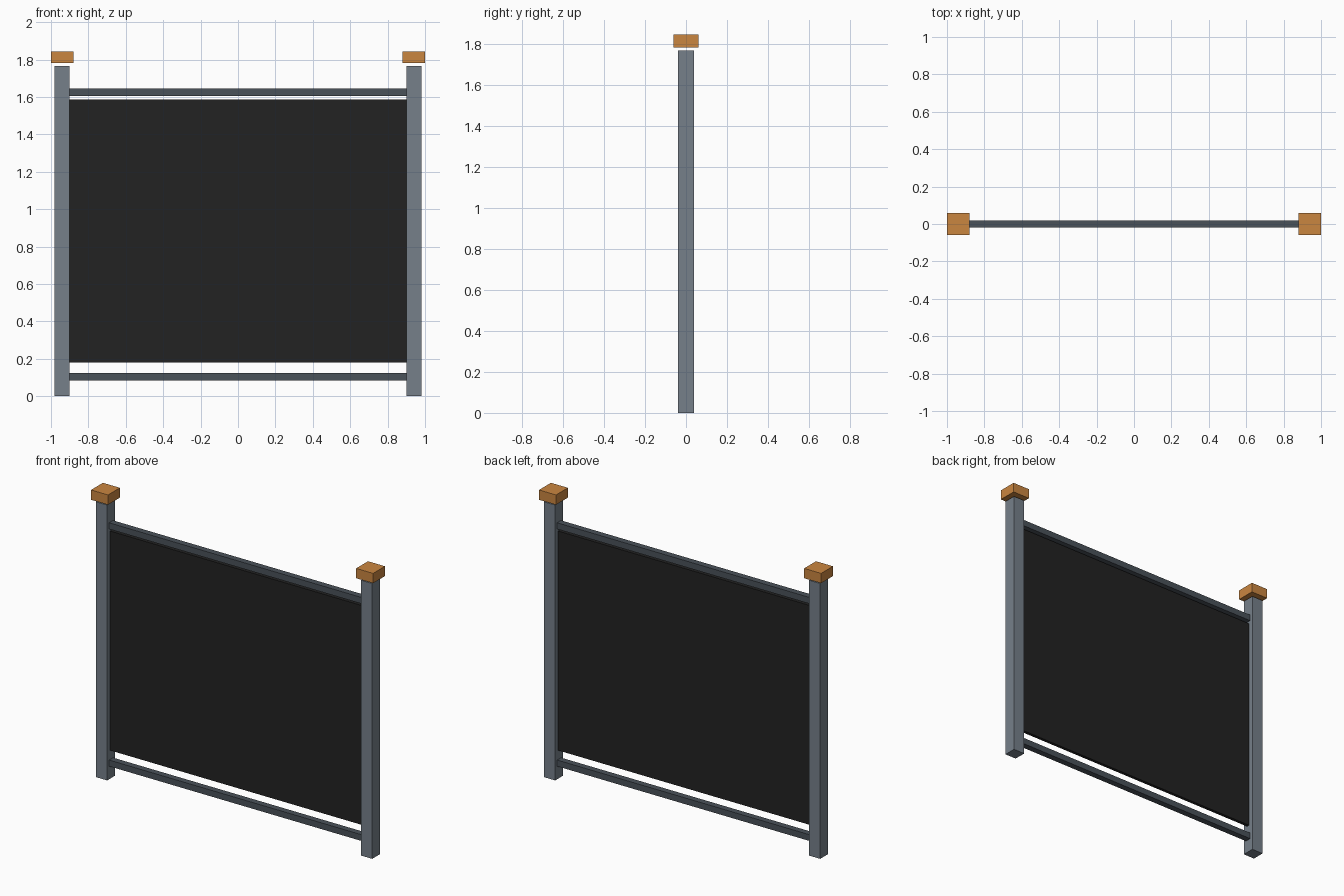
import bpy

# Remove the default cube
cube = bpy.data.objects.get("Cube")
if cube:
    bpy.data.objects.remove(cube, do_unlink=True)


def linear(c):
    c /= 255
    return c / 12.92 if c <= 0.04045 else ((c + 0.055) / 1.055) ** 2.4


def material(name, *rgb):
    mat = bpy.data.materials.new(name)
    mat.use_nodes = True
    color = (*map(linear, rgb), 1)
    mat.diffuse_color = color
    mat.node_tree.nodes["Principled BSDF"].inputs["Base Color"].default_value = color
    return mat


def box(name, mat, x, y, z):
    """Box spanning the given (low, high) range on each axis."""
    spans = (x, y, z)
    bpy.ops.mesh.primitive_cube_add(size=1, location=[sum(s) / 2 for s in spans])
    obj = bpy.context.object
    obj.name = obj.data.name = name
    obj.scale = [hi - lo for lo, hi in spans]
    bpy.ops.object.transform_apply(location=False, rotation=False, scale=True)
    obj.data.materials.append(mat)
    return obj


post_grey = material("post grey", 118, 128, 138)
rail_grey = material("dark rail grey", 74, 82, 90)
panel_black = material("panel black", 34, 34, 34)
cap_orange = material("cap orange", 202, 134, 64)

POST_X = 0.94
INNER = 0.90

# Posts with floating square caps
for side, sx in (("left", 1), ("right", -1)):
    cx = sx * POST_X
    box(side + "_post", post_grey, (cx - 0.04, cx + 0.04), (-0.04, 0.04), (0, 1.765))
    box(side + "_post_cap", cap_orange, (cx - 0.06, cx + 0.06), (-0.06, 0.06), (1.78, 1.843))

# Horizontal rails between the posts
for name, low in (("bottom_rail", 0.083), ("top_rail", 1.604)):
    box(name, rail_grey, (-INNER, INNER), (-0.02, 0.02), (low, low + 0.04))

# Infill panel
box("infill_panel", panel_black, (-INNER, INNER), (-0.01, 0.01), (0.181, 1.587))
